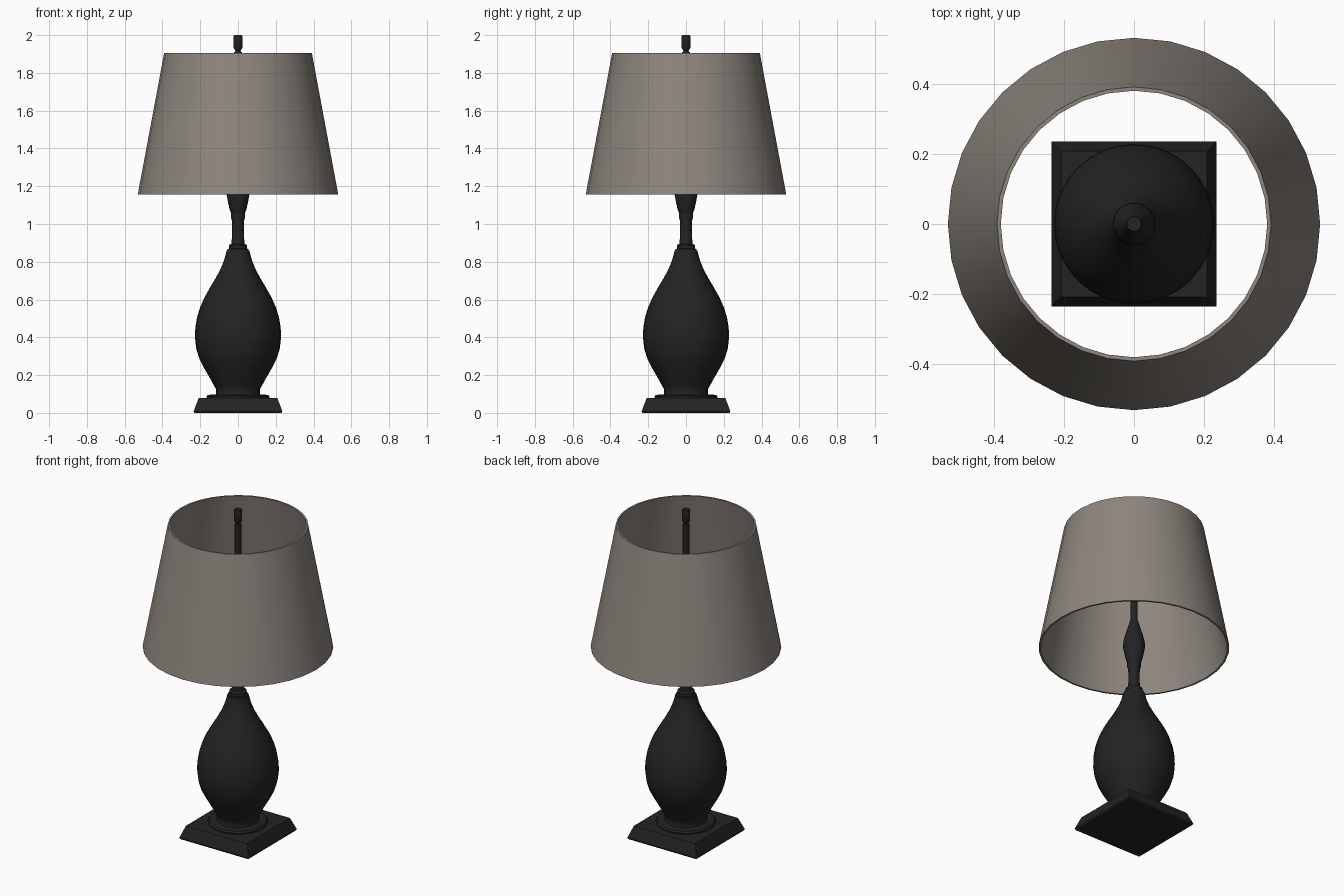
import bpy, bmesh, math

if "Cube" in bpy.data.objects:
    bpy.data.objects.remove(bpy.data.objects["Cube"])

def material(name, rgb):
    m = bpy.data.materials.new(name)
    m.diffuse_color = (*rgb, 1)
    m.use_nodes = True
    m.node_tree.nodes["Principled BSDF"].inputs["Base Color"].default_value = m.diffuse_color
    return m

black = material("satin black", (0.017, 0.017, 0.017))
linen = material("warm grey linen", (0.27, 0.24, 0.21))

def finish(name, bm, mat, angle=35):
    bmesh.ops.recalc_face_normals(bm, faces=bm.faces)
    me = bpy.data.meshes.new(name)
    bm.to_mesh(me)
    bm.free()
    me.materials.append(mat)
    ob = bpy.data.objects.new(name, me)
    bpy.context.collection.objects.link(ob)
    bpy.ops.object.select_all(action='DESELECT')
    ob.select_set(True)
    bpy.context.view_layer.objects.active = ob
    bpy.ops.object.shade_smooth_by_angle(angle=math.radians(angle))
    return ob

def rings(name, loops, mat, closed=False, angle=35):
    """Skin a list of point loops; cap the ends or close it into a tube."""
    bm = bmesh.new()
    vs = [[bm.verts.new(p) for p in loop] for loop in loops]
    n = len(vs[0])
    pairs = list(zip(vs, vs[1:])) + ([(vs[-1], vs[0])] if closed else [])
    for a, b in pairs:
        for i in range(n):
            j = (i + 1) % n
            bm.faces.new((a[i], a[j], b[j], b[i]))
    if not closed:
        bm.faces.new(vs[0])
        bm.faces.new(vs[-1])
    return finish(name, bm, mat, angle)

def lathe(name, profile, mat, closed=False, n=32):
    loops = [[(r * math.cos(2 * math.pi * i / n), r * math.sin(2 * math.pi * i / n), z)
              for i in range(n)] for r, z in profile]
    return rings(name, loops, mat, closed)

# square sloped plinth
rings("base_plinth", [[(-s, -s, z), (s, -s, z), (s, s, z), (-s, s, z)]
                      for s, z in ((0.231, 0), (0.235, 0.008), (0.232, 0.016), (0.208, 0.079))],
      black, angle=20)

# stepped disc under the body
lathe("base_disc", [(0.165, 0.075), (0.167, 0.086), (0.16, 0.095), (0.125, 0.098)], black)

# vase shaped body
lathe("body", [(0.12, 0.09), (0.116, 0.105), (0.116, 0.125), (0.13, 0.15), (0.152, 0.19),
               (0.181, 0.24), (0.206, 0.29), (0.221, 0.34), (0.228, 0.4), (0.226, 0.45),
               (0.217, 0.505), (0.202, 0.555), (0.178, 0.61), (0.147, 0.665), (0.117, 0.715),
               (0.091, 0.765), (0.073, 0.81), (0.06, 0.86)], black)

# collar and slim neck
lathe("collar", [(0.058, 0.855), (0.055, 0.868), (0.048, 0.87), (0.048, 0.888), (0.036, 0.895)], black)
lathe("neck", [(0.036, 0.885), (0.032, 0.93), (0.031, 0.97), (0.033, 1.02), (0.038, 1.035),
               (0.038, 1.055), (0.033, 1.06)], black)

# upper bulb that narrows to the rod
lathe("upper_bulb", [(0.034, 1.05), (0.044, 1.075), (0.054, 1.12), (0.061, 1.16), (0.06, 1.19),
                     (0.05, 1.235), (0.036, 1.28), (0.022, 1.33)], black)
lathe("rod", [(0.02, 1.31), (0.02, 1.91)], black, n=16)

# finial
lathe("finial", [(0.02, 1.9), (0.013, 1.917), (0.023, 1.932), (0.024, 1.99), (0.021, 2.0)], black, n=16)

# open tapered shade with thickness
lathe("shade", [(0.531, 1.155), (0.391, 1.905), (0.38, 1.905), (0.52, 1.155)], linen, closed=True)
